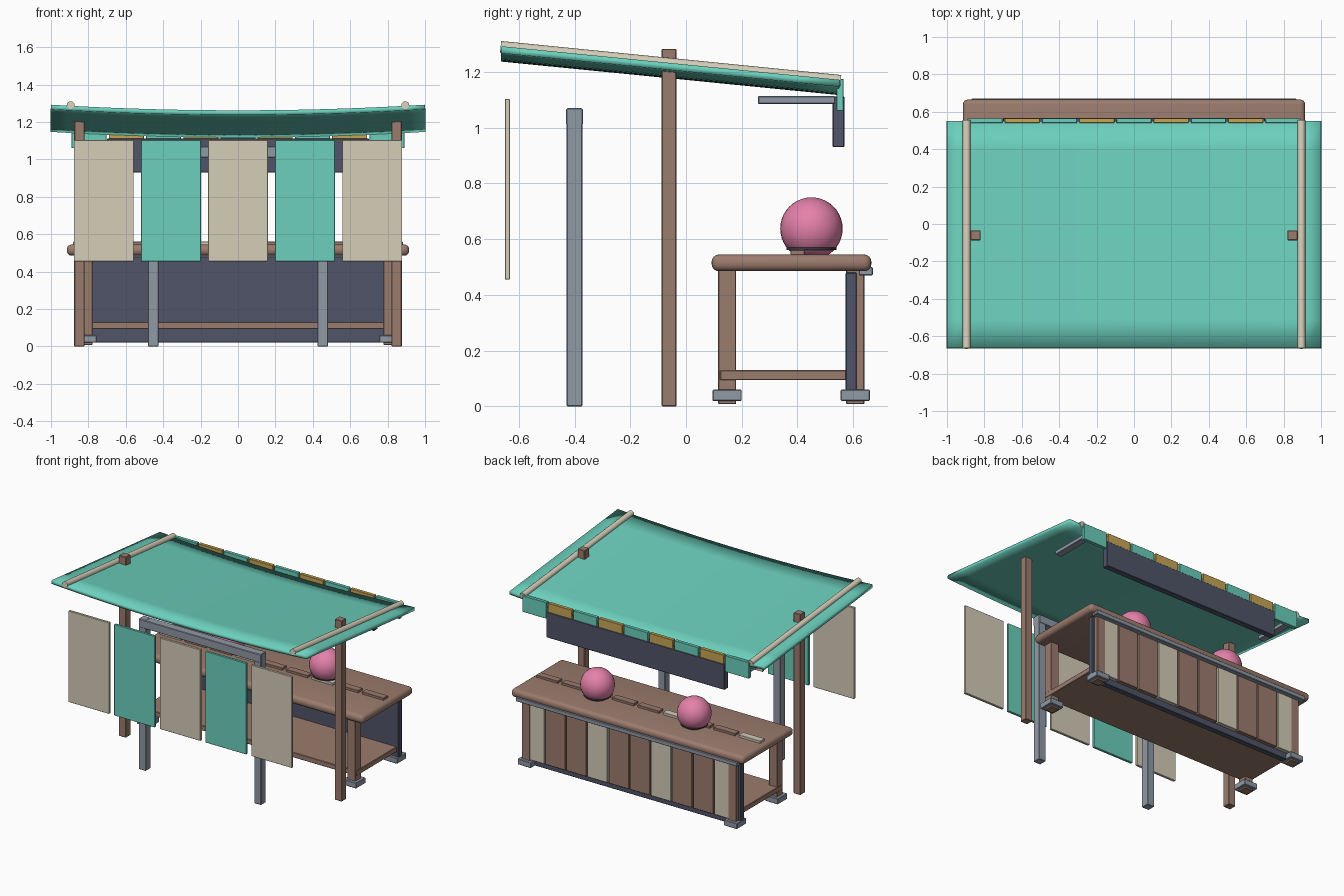
import bpy, bmesh, math
from mathutils import Vector

if "Cube" in bpy.data.objects:
    bpy.data.objects.remove(bpy.data.objects["Cube"])

COLORS = {
    "wood": (0.33, 0.20, 0.155), "cream": (0.66, 0.61, 0.48), "teal": (0.15, 0.63, 0.51),
    "navy": (0.08, 0.09, 0.14), "steel": (0.28, 0.32, 0.38), "pink": (0.78, 0.22, 0.40),
    "gold": (0.58, 0.38, 0.09), "dark": (0.04, 0.04, 0.05),
}
MATS = {}
for key, c in COLORS.items():
    MATS[key] = bpy.data.materials.new(key)
    MATS[key].diffuse_color = (*c, 1)


def finish(name, bm, color, smooth=False):
    me = bpy.data.meshes.new(name)
    bm.to_mesh(me)
    bm.free()
    ob = bpy.data.objects.new(name, me)
    bpy.context.collection.objects.link(ob)
    me.materials.append(MATS[color])
    for p in me.polygons:
        p.use_smooth = smooth
    return ob


def box(name, x, y, z, color, bevel=0.003, seg=1):
    """Box from (min, max) ranges with softened edges."""
    bm = bmesh.new()
    bmesh.ops.create_cube(bm, size=1)
    for v in bm.verts:
        v.co = [r[0] if c < 0 else r[1] for r, c in zip((x, y, z), v.co)]
    bmesh.ops.bevel(bm, geom=bm.edges[:], offset=bevel, segments=seg,
                    profile=0.5, affect='EDGES')
    return finish(name, bm, color, seg > 1)


def span(c, w):
    return (c - w / 2, c + w / 2)


def pair(name, cx, w, y, z, color):
    for side, s in (("left", -1), ("right", 1)):
        box(f"{name}_{side}", span(s * cx, w), y, z, color)


# Sagging, sloped cloth canopy
def canopy_z(x, y):
    return 1.262 + 0.03 * x * x - 0.0992 * (y + 0.66)


bm = bmesh.new()
bmesh.ops.create_grid(bm, x_segments=24, y_segments=8, size=1)
for v in bm.verts:
    x, y = v.co.x, -0.055 + v.co.y * 0.607
    v.co = (x, y, canopy_z(x, y))
canopy = finish("canopy", bm, "teal", True)
sol = canopy.modifiers.new("thickness", 'SOLIDIFY')
sol.thickness = 0.025
sol.offset = -1

# Round rods along the canopy sides
for side, s in (("left", -1), ("right", 1)):
    a, b = Vector((s * 0.895, -0.665, 1.290)), Vector((s * 0.895, 0.555, 1.168))
    bm = bmesh.new()
    bmesh.ops.create_cone(bm, cap_ends=True, segments=16, radius1=0.021,
                          radius2=0.021, depth=(b - a).length)
    rot = (b - a).to_track_quat('Z', 'Y').to_matrix()
    for v in bm.verts:
        v.co = rot @ v.co + (a + b) / 2
    rod = finish(f"canopy_rod_{side}", bm, "cream")
    for p in rod.data.polygons:
        p.use_smooth = len(p.vertices) == 4

# Main posts and the arms holding the sign board
pair("main_post", 0.848, 0.055, (-0.087, -0.034), (0, 1.283), "wood")
pair("sign_arm", 0.848, 0.05, (0.258, 0.535), (1.085, 1.113), "steel")

# Steel frame at the front
pair("frame_post", 0.453, 0.055, (-0.428, -0.372), (0, 1.07), "steel")
box("frame_crossbar", (-0.48, 0.48), (-0.43, -0.37), (1.01, 1.068), "steel")

# Hanging cloth panels across the front
for i in range(5):
    box(f"front_panel_{i+1}", span((i - 2) * 0.359, 0.32), (-0.65, -0.632), (0.455, 1.103),
        "teal" if i % 2 else "cream", 0.002)

# Sign board with alternating valance tabs at the back, and tags on the counter
box("sign_board", (-0.70, 0.70), (0.526, 0.568), (0.93, 1.112), "navy")
for i in range(9):
    cx = (i - 4) * 0.199
    box(f"valance_tab_{i+1}", span(cx, 0.187), (0.54, 0.565), (1.06, 1.175),
        "gold" if i % 2 else "teal", 0.002)
    box(f"counter_tag_{i+1}", span(cx, 0.17), (0.375, 0.425), (0.54, 0.561),
        "wood" if i % 3 else "cream", 0.002)

# Counter with rounded top, legs, feet and shelf
box("counter_top", (-0.915, 0.915), (0.092, 0.665), (0.485, 0.545), "wood", 0.026, 4)
for end, cy in (("front", 0.1475), ("back", 0.607)):
    pair(f"counter_leg_{end}", 0.81, 0.065, span(cy, 0.065), (0.008, 0.5), "wood")
    pair(f"counter_foot_{end}", 0.81, 0.105, span(cy, 0.105), (0.02, 0.06), "steel")
box("shelf", (-0.845, 0.845), (0.122, 0.58), (0.094, 0.13), "wood")
box("counter_backing", (-0.86, 0.86), (0.573, 0.612), (0.02, 0.48), "navy")
box("counter_rail", (-0.87, 0.87), (0.62, 0.67), (0.47, 0.5), "steel")

# Vertical planks on the customer side
for i in range(10):
    box(f"counter_plank_{i+1}", span((i - 4.5) * 0.166, 0.157), (0.605, 0.638), (0.065, 0.475),
        "wood" if i % 3 else "cream", 0.002)

# Display balls on thin stands
for side, s in (("left", -1), ("right", 1)):
    bm = bmesh.new()
    bmesh.ops.create_uvsphere(bm, u_segments=32, v_segments=20, radius=0.112)
    bmesh.ops.translate(bm, verts=bm.verts, vec=(s * 0.38, 0.45, 0.638))
    finish(f"ball_{side}", bm, "pink", True)
    bm = bmesh.new()
    bmesh.ops.create_cone(bm, cap_ends=True, segments=32, radius1=0.09, radius2=0.09, depth=0.008)
    bmesh.ops.translate(bm, verts=bm.verts, vec=(s * 0.38, 0.45, 0.566))
    finish(f"ball_ring_{side}", bm, "dark")

for m in bpy.data.materials:
    if m.users and not m.is_grease_pencil:
        m.use_nodes = True
        m.node_tree.nodes["Principled BSDF"].inputs["Base Color"].default_value = m.diffuse_color
